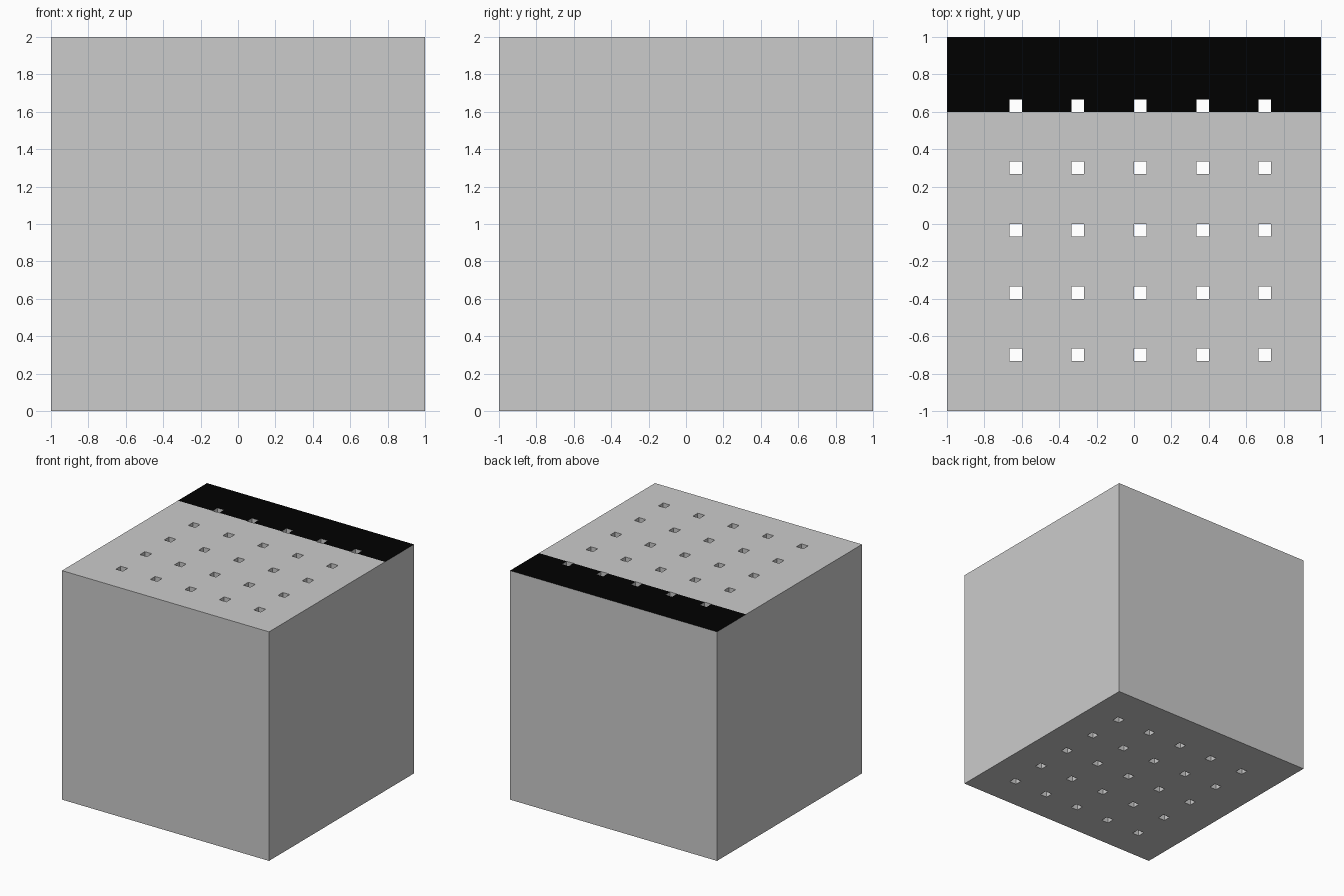
import bpy, bmesh

if "Cube" in bpy.data.objects:
    bpy.data.objects.remove(bpy.data.objects["Cube"])

SIZE = 2.0
CELL = 1 / 15          # hole width
PITCH = 1 / 3          # hole spacing


def cuts(first):
    """Grid lines along one axis: outer edges plus both sides of each hole."""
    lines = [-1.0]
    for i in range(5):
        start = first + i * PITCH
        lines += [start, start + CELL]
    return lines + [1.0]


xs = cuts(-10 * CELL)
ys = cuts(-11 * CELL)

# Perforated block: tiled footprint with holes left out, capped and walled
bm = bmesh.new()
grid = {(i, j, k): bm.verts.new((x, y, k * SIZE))
        for i, x in enumerate(xs) for j, y in enumerate(ys) for k in (0, 1)}
n = len(xs) - 1
solid = {(i, j) for i in range(n) for j in range(n) if not (i % 2 and j % 2)}
for i, j in solid:
    ring = [(i, j), (i + 1, j), (i + 1, j + 1), (i, j + 1)]
    bm.faces.new([grid[p + (0,)] for p in reversed(ring)])
    top = bm.faces.new([grid[p + (1,)] for p in ring])
    # Black band along the back of the top face
    top.material_index = int(top.calc_center_median().y > 0.6)
    # Outer sides and hole walls
    neighbours = [(i, j - 1), (i + 1, j), (i, j + 1), (i - 1, j)]
    for s, cell in enumerate(neighbours):
        if cell not in solid:
            a, b = ring[s], ring[(s + 1) % 4]
            bm.faces.new([grid[a + (0,)], grid[b + (0,)],
                          grid[b + (1,)], grid[a + (1,)]])

mesh = bpy.data.meshes.new("perforated_block")
bm.to_mesh(mesh)
bm.free()

# Plain body grey and black band
for name, value in (("body_grey", 0.8), ("band_black", 0.0)):
    mat = bpy.data.materials.new(name)
    mat.diffuse_color = (value, value, value, 1)
    mat.use_nodes = True
    mat.node_tree.nodes["Principled BSDF"].inputs["Base Color"].default_value = mat.diffuse_color
    mesh.materials.append(mat)

block = bpy.data.objects.new("perforated_block", mesh)
bpy.context.collection.objects.link(block)
